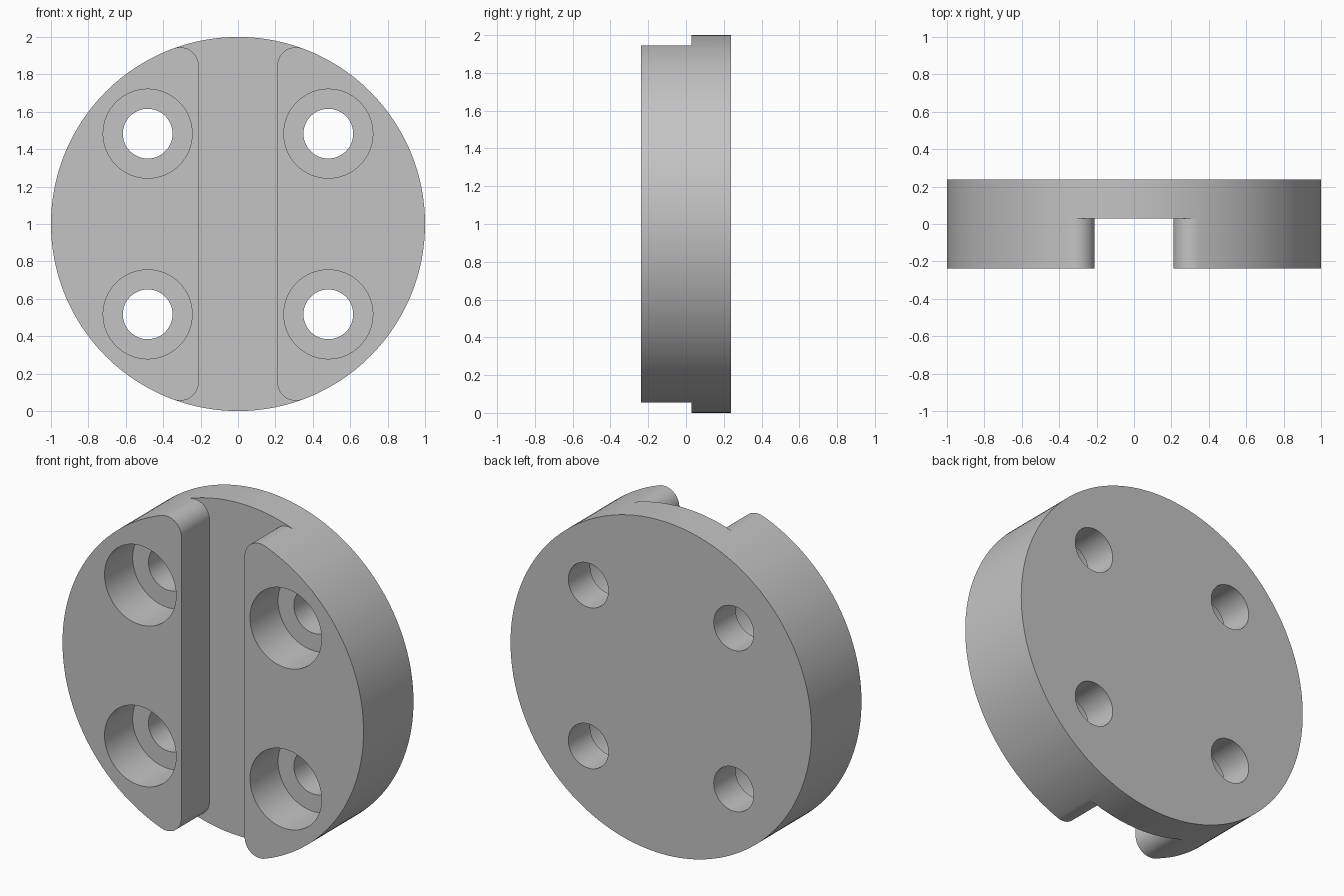
import bpy
import bmesh
from math import cos, sin, pi, sqrt, atan2, radians

cube = bpy.data.objects.get("Cube")
if cube:
    bpy.data.objects.remove(cube)

RADIUS, HALF_DEPTH = 1.0, 0.237
FLOOR_Y = 0.03               # floor of the slot and of the counterbores
SLOT, FILLET = 0.21, 0.1     # slot half width, corner rounding
HOLE_POS, BORE, COUNTERBORE = 0.483, 0.133, 0.238

grey = bpy.data.materials.new("plain grey")
grey.use_nodes = True
colour = (0.55, 0.55, 0.55, 1)
grey.diffuse_color = colour
grey.node_tree.nodes["Principled BSDF"].inputs["Base Color"].default_value = colour


def prism(name, outline, y0, y1):
    """Extrude an x-z outline, measured from the disc centre, from y0 to y1."""
    bm = bmesh.new()
    face = bm.faces.new([bm.verts.new((x, y0, z + RADIUS)) for x, z in outline])
    new = bmesh.ops.extrude_face_region(bm, geom=[face])["geom"]
    verts = [v for v in new if isinstance(v, bmesh.types.BMVert)]
    bmesh.ops.translate(bm, verts=verts, vec=(0, y1 - y0, 0))
    bmesh.ops.recalc_face_normals(bm, faces=bm.faces)
    mesh = bpy.data.meshes.new(name)
    bm.to_mesh(mesh)
    bm.free()
    mesh.materials.append(grey)
    obj = bpy.data.objects.new(name, mesh)
    bpy.context.collection.objects.link(obj)
    return obj


def arc(cx, cz, r, a0, a1, n):
    return [(cx + r * cos(a0 + (a1 - a0) * i / n),
             cz + r * sin(a0 + (a1 - a0) * i / n)) for i in range(n + 1)]


def circle(cx, cz, r, n):
    return arc(cx, cz, r, 0, 2 * pi, n)[:-1]


def cut(target, cutter):
    cutter.hide_render = True
    mod = target.modifiers.new(cutter.name, "BOOLEAN")
    mod.operation = "DIFFERENCE"
    mod.solver = "EXACT"
    mod.object = cutter
    bpy.context.view_layer.objects.active = target
    bpy.ops.object.modifier_apply(modifier=mod.name)
    bpy.data.objects.remove(cutter)


# Round body
body = prism("slotted_disc", circle(0, 0, RADIUS, 192), -HALF_DEPTH, HALF_DEPTH)

# Vertical slot whose ends flare out through rounded corners
cx = SLOT + FILLET
cz = sqrt((RADIUS - FILLET) ** 2 - cx ** 2)
tangent = atan2(cz, cx)
corner = arc(cx, cz, FILLET, pi, tangent, 16)
corner.append((1.2 * cos(tangent), 1.2 * sin(tangent)))
upper = corner + [(-x, z) for x, z in reversed(corner)]
lower = [(-x, -z) for x, z in upper]
cut(body, prism("slot_cutter", upper + lower, -0.5, FLOOR_Y))

# Four counterbored bolt holes
for sx in (-1, 1):
    for sz in (-1, 1):
        x, z = sx * HOLE_POS, sz * HOLE_POS
        cut(body, prism("counterbore_cutter", circle(x, z, COUNTERBORE, 64), -0.5, FLOOR_Y))
        cut(body, prism("bore_cutter", circle(x, z, BORE, 48), -0.5, 0.5))

# Smooth curved walls, crisp rims
bpy.ops.object.select_all(action="DESELECT")
body.select_set(True)
bpy.context.view_layer.objects.active = body
bpy.ops.object.shade_smooth_by_angle(angle=radians(30))
